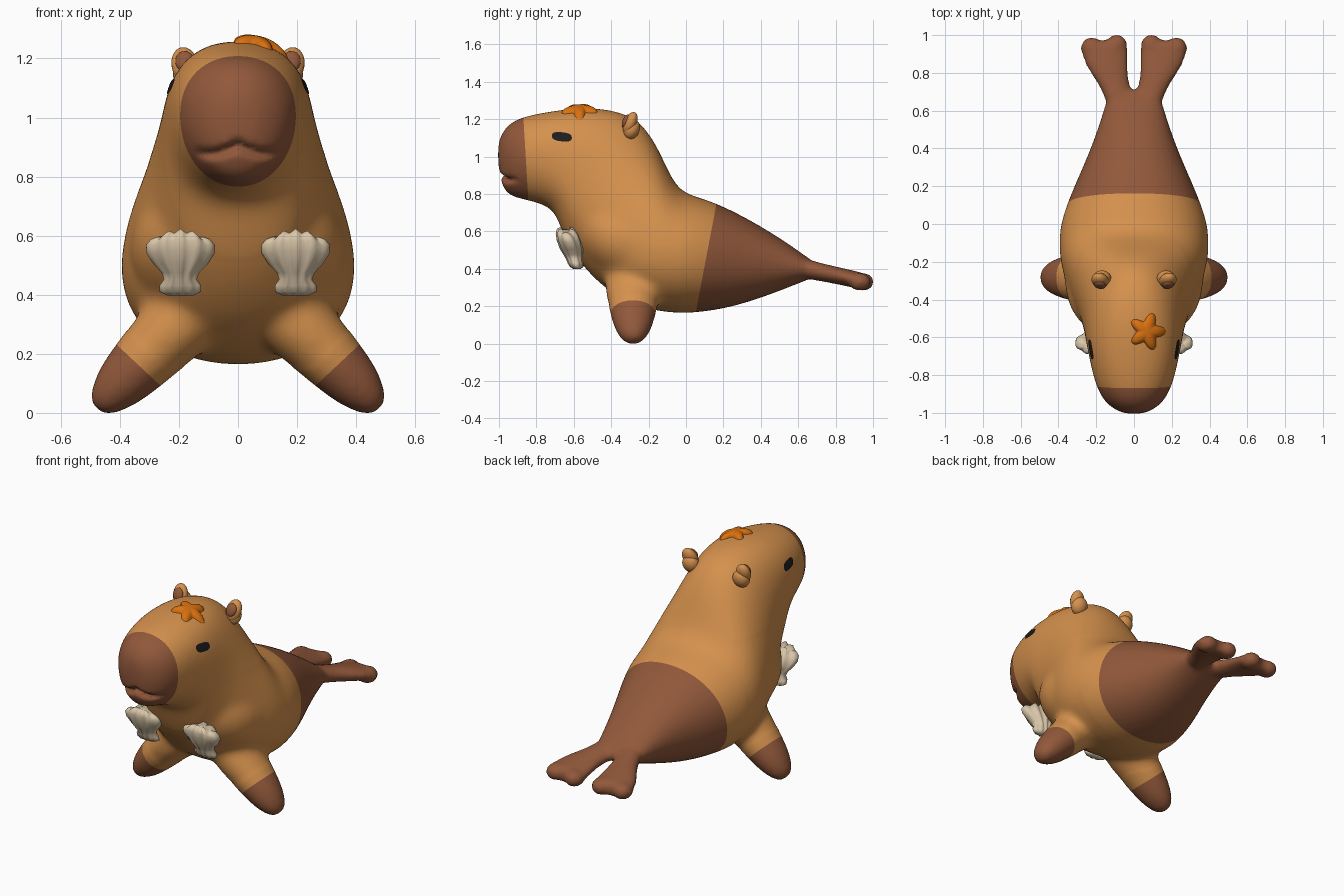
import bpy, bmesh, math
from mathutils import Vector
from mathutils.bvhtree import BVHTree

if "Cube" in bpy.data.objects:
    bpy.data.objects.remove(bpy.data.objects["Cube"])


def material(name, rgb):
    m = bpy.data.materials.new(name)
    m.diffuse_color = (*rgb, 1)
    m.use_nodes = True
    m.node_tree.nodes["Principled BSDF"].inputs["Base Color"].default_value = m.diffuse_color
    return m


TAN = material("tan_fur", (0.67, 0.285, 0.075))
BROWN = material("dark_brown_fur", (0.285, 0.098, 0.043))
ORANGE = material("orange", (0.70, 0.165, 0.005))
CREAM = material("cream_shell", (0.70, 0.57, 0.40))
BLACK = material("black", (0.012, 0.012, 0.012))


def finish(bm, name, mats):
    bmesh.ops.recalc_face_normals(bm, faces=bm.faces)
    for f in bm.faces:
        f.smooth = True
    me = bpy.data.meshes.new(name)
    bm.to_mesh(me)
    bm.free()
    for m in mats:
        me.materials.append(m)
    ob = bpy.data.objects.new(name, me)
    bpy.context.collection.objects.link(ob)
    return ob


def skin(bm, loops):
    """Closed tube through loops of points."""
    rings = [[bm.verts.new(p) for p in loop] for loop in loops]
    n = len(rings[0])
    for a, b in zip(rings, rings[1:]):
        for i in range(n):
            j = (i + 1) % n
            bm.faces.new((a[i], a[j], b[j], b[i]))
    bm.faces.new(rings[0][::-1])
    bm.faces.new(rings[-1])


def oval(c, u, v, pear=0.0, power=1.0, n=28):
    c, u, v = Vector(c), Vector(u), Vector(v)
    pts = []
    for i in range(n):
        a = math.tau * i / n
        ca, sa = math.cos(a), math.sin(a)
        x = math.copysign(abs(ca) ** power, ca) * (1 - pear * sa)
        z = math.copysign(abs(sa) ** power, sa)
        pts.append(c + u * x + v * z)
    return pts


ARC = (-1.45, -1.2, -.9, -.6, -.3, 0, .3, .6, .9, 1.2, 1.45)

# Head and body: top y, top z, bottom y, bottom z, half width, pear shape
SPINE = [
    (-1.008, 1.06, -1.003, 0.93, 0.045, 0), (-0.985, 1.13, -0.983, 0.84, 0.10, -.08),
    (-0.935, 1.188, -0.945, 0.785, 0.16, -.1), (-0.85, 1.22, -0.84, 0.765, 0.207, -.1),
    (-0.70, 1.247, -0.72, 0.73, 0.238, -.04), (-0.55, 1.264, -0.68, 0.65, 0.256, 0),
    (-0.40, 1.254, -0.64, 0.54, 0.270, .06), (-0.26, 1.208, -0.57, 0.43, 0.298, .13),
    (-0.17, 1.09, -0.45, 0.30, 0.345, .18), (-0.11, 0.96, -0.30, 0.21, 0.39, .11),
    (-0.045, 0.825, -0.15, 0.168, 0.402, .04), (0.05, 0.787, 0.0, 0.157, 0.387, 0),
    (0.16, 0.755, 0.20, 0.182, 0.327, 0), (0.35, 0.66, 0.38, 0.235, 0.243, 0),
    (0.55, 0.535, 0.55, 0.30, 0.175, 0), (0.67, 0.445, 0.67, 0.35, 0.145, 0),
    (0.72, 0.415, 0.71, 0.362, 0.115, 0)]
bm = bmesh.new()
loops = []
for i, (ty, tz, by, bz, w, pear) in enumerate(SPINE):
    c = (0, (ty + by) / 2, (tz + bz) / 2)
    power = 0.96 if i < 4 else 0.85 if i < 7 else 0.94
    loops.append(oval(c, (w, 0, 0), (0, (ty - by) / 2, (tz - bz) / 2), pear, power))
skin(bm, loops)
# Full chest, leaning forward
skin(bm, [oval((0, -.275 - .1 * math.sin(a), .55 + .29 * math.sin(a)), (.375 * math.cos(a), 0, 0),
               (0, .335 * math.cos(a), 0), 0, .84) for a in ARC])

# Front flippers: x, z, radius across, radius along y
LEG = [(.13, .37, .14, .17), (.24, .265, .12, .145), (.335, .163, .105, .122),
       (.40, .095, .092, .102), (.445, .046, .066, .078), (.48, .008, .035, .04)]
# Tail flippers: y, x, half width, z, half thickness
FIN = [(.58, .05, .08, .415, .06), (.70, .09, .075, .387, .05), (.76, .116, .088, .374, .048),
       (.85, .149, .117, .355, .046), (.93, .155, .127, .336, .046), (.975, .155, .112, .328, .042)]
for s in (-1, 1):
    skin(bm, [oval((s * x, -.283, z), (s * .71 * r, 0, .71 * r), (0, ry, 0)) for x, z, r, ry in LEG])
    skin(bm, [oval((s * x, y, z), (w, 0, 0), (0, 0, t)) for y, x, w, z, t in FIN])
    for x, y in ((.092, .945), (.225, .93)):     # fin lobes
        skin(bm, [oval((s * x, y + .06 * math.sin(a), .33), (.058 * math.cos(a), 0, 0),
                       (0, 0, .05 * math.cos(a))) for a in ARC])
body = finish(bm, "body", [TAN, BROWN])

# Blend the lofts into one smooth skin
sub = body.modifiers.new("subdivide", 'SUBSURF')
sub.levels = sub.render_levels = 2
rem = body.modifiers.new("blend", 'REMESH')
rem.mode, rem.voxel_size, rem.use_smooth_shade = 'VOXEL', 0.014, True
smo = body.modifiers.new("soften", 'SMOOTH')
smo.factor, smo.iterations = 0.5, 8
bpy.context.view_layer.update()
blended = bpy.data.meshes.new_from_object(body.evaluated_get(bpy.context.evaluated_depsgraph_get()))
body.modifiers.clear()
body.data = blended
body.data.materials.clear()
for m in (TAN, BROWN):
    body.data.materials.append(m)

bm = bmesh.new()
bm.from_mesh(body.data)
# Soften the joins of the chest and front flippers
joins = [v for v in bm.verts if .15 < v.co.z < .85 and -.62 < v.co.y < -.04
         and v.co.z > 1.05 * abs(v.co.x) - .12]
for _ in range(16):
    bmesh.ops.smooth_vert(bm, verts=joins, factor=.5, use_axis_x=True, use_axis_y=True, use_axis_z=True)
# Mouth groove
for v in bm.verts:
    x, y, z = v.co
    if y < -.85 and abs(x) < .15:
        a = abs(x)
        line = .91 - .65 * a + 3.2 * a * a
        fade = max(0, 1 - (a / .15) ** 4)
        v.co.y += .038 * fade * math.exp(-((z - line) / .015) ** 2)
# Feet rest exactly on the ground
low = min(v.co.z for v in bm.verts)
for v in bm.verts:
    if v.co.z < .15:
        v.co.z -= low * (1 - v.co.z / .15)

# Colour regions: plane point, plane normal pointing to brown, where it applies
REGIONS = [((0, -.857, 1.0), (0, -1, -.06), lambda c: c.y < -.7),
           ((0, .11, .47), (0, 1, -.19), lambda c: c.y > -.05)]
for s in (-1, 1):
    REGIONS.append(((s * .335, 0, .16), (s * .15, 0, -.16),
                    lambda c, s=s: c.x * s > .2 and c.z < .32 and c.y < -.1))
for co, no, where in REGIONS:
    faces = [f for f in bm.faces if where(f.calc_center_median())]
    geom = list({e for f in faces for e in f.edges}) + list({v for f in faces for v in f.verts}) + faces
    bmesh.ops.bisect_plane(bm, geom=geom, plane_co=co, plane_no=no, dist=1e-5)
for f in bm.faces:
    c = f.calc_center_median()
    f.smooth = True
    f.material_index = int(any(w(c) and (c - Vector(co)).dot(Vector(no)) > 0 for co, no, w in REGIONS))
bm.to_mesh(body.data)
tree = BVHTree.FromBMesh(bm)
bm.free()


def patch(name, mat, point, rings=6, n=40):
    """Disc whose points are given by point(t, angle)."""
    b = bmesh.new()
    mid = b.verts.new(point(0, 0))
    prev = None
    for k in range(1, rings + 1):
        ring = [b.verts.new(point(k / rings, math.tau * i / n)) for i in range(n)]
        for i in range(n):
            j = (i + 1) % n
            b.faces.new((mid, ring[i], ring[j]) if prev is None else (prev[i], ring[i], ring[j], prev[j]))
        prev = ring
    return finish(b, name, [mat])


def ball(name, mat, loc, size, rot):
    bpy.ops.mesh.primitive_uv_sphere_add(segments=24, ring_count=14, location=loc, rotation=rot)
    ob = bpy.context.object
    ob.name, ob.scale = name, size
    ob.data.materials.append(mat)
    bpy.ops.object.shade_smooth()


# Starfish draped over the head
def star(t, a):
    r = t * (.082 + .022 * math.cos(5 * (a - math.radians(73))))
    x, y = .07 + r * math.cos(a), -.57 + r * math.sin(a)
    hit = tree.ray_cast(Vector((x, y, 2)), Vector((0, 0, -1)))[0]
    return hit + Vector((0, 0, -.006 + .033 * math.sqrt(max(0, 1 - t ** 3))))


patch("starfish", ORANGE, star, 10, 60)

for s, side in ((-1, "left"), (1, "right")):
    # Eye plate on the side of the head
    def eye(t, a):
        y = -.663 + .053 * t * math.copysign(abs(math.cos(a)) ** .75, math.cos(a))
        z = 1.104 + .024 * t * math.copysign(abs(math.sin(a)) ** .75, math.sin(a)) - .1 * (y + .663)
        hit, nor = tree.ray_cast(Vector((s * 2, y, z)), Vector((-s, 0, 0)))[:2]
        return hit + nor * .005

    patch(side + "_eye", BLACK, eye, 4, 24)

    # Ears with a broad base and a darker inside
    ball(side + "_ear_base", TAN, (s * .17, -.29, 1.145), (.05, .042, .055), (-.4, 0, 0))
    ball(side + "_ear", TAN, (s * .18, -.298, 1.178), (.045, .034, .064), (-.4, s * .2, 0))
    ball(side + "_inner_ear", BROWN, (s * .18, -.322, 1.19), (.032, .017, .038), (-.4, s * .2, 0))

    # Ribbed chest shell: z, half width, half depth
    b = bmesh.new()
    loops = []
    for z, w, d in [(.398, .045, .016), (.41, .07, .032), (.432, .07, .038), (.452, .056, .04),
                    (.475, .064, .046), (.505, .092, .056), (.55, .115, .06), (.585, .116, .056),
                    (.608, .10, .044), (.617, .08, .022)]:
        loop = []
        for i in range(48):
            a = math.tau * i / 48
            u = math.cos(a)
            rib = math.cos(4 * math.pi * u)
            loop.append((s * .195 + w * u, -.585 - (z - .41) * .28 + d * math.sin(a) * (1 + .12 * rib),
                         z + max(0, z - .5) * (.06 * rib - .25 * u * u)))
        loops.append(loop)
    skin(b, loops)
    finish(b, side + "_shell", [CREAM])
